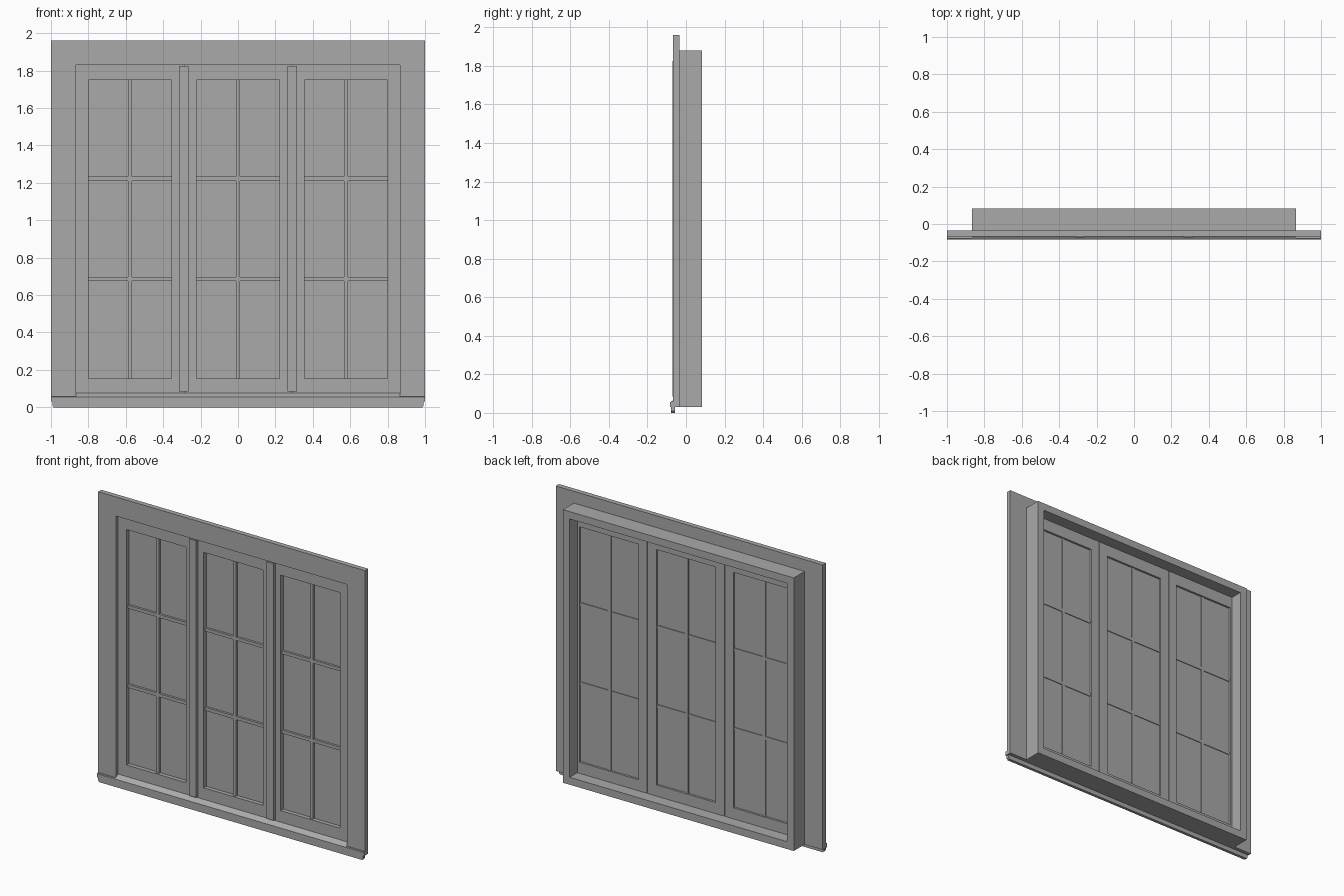
import bpy
import bmesh

cube = bpy.data.objects.get("Cube")
if cube:
    bpy.data.objects.remove(cube, do_unlink=True)

GREY = (0.4, 0.4, 0.4, 1.0)
grey = bpy.data.materials.new("grey_paint")
grey.use_nodes = True
grey.diffuse_color = GREY
grey.node_tree.nodes["Principled BSDF"].inputs["Base Color"].default_value = GREY


def prism(name, outline, start, end, axis):
    """Extrude an outline along y (outline is x,z) or along x (outline is y,z)."""
    place = (lambda p, d: (p[0], d, p[1])) if axis == "y" else (lambda p, d: (d, p[0], p[1]))
    bm = bmesh.new()
    face = bm.faces.new([bm.verts.new(place(p, start)) for p in outline])
    top = bmesh.ops.extrude_face_region(bm, geom=[face])
    shift = (0, end - start, 0) if axis == "y" else (end - start, 0, 0)
    moved = [v for v in top["geom"] if isinstance(v, bmesh.types.BMVert)]
    bmesh.ops.translate(bm, verts=moved, vec=shift)
    bmesh.ops.recalc_face_normals(bm, faces=bm.faces)
    mesh = bpy.data.meshes.new(name)
    bm.to_mesh(mesh)
    bm.free()
    mesh.materials.append(grey)
    obj = bpy.data.objects.new(name, mesh)
    bpy.context.collection.objects.link(obj)
    return obj


def box(name, x0, x1, y0, y1, z0, z1):
    return prism(name, [(x0, z0), (x1, z0), (x1, z1), (x0, z1)], y0, y1, "y")


def ring(name, outer, inner, y0, y1):
    """Rectangular frame; outer and inner are (x0, x1, z0, z1)."""
    a0, a1, c0, c1 = outer
    b0, b1, d0, d1 = inner
    box(name + "_left", b1, a1, y0, y1, c0, c1)
    box(name + "_right", a0, b0, y0, y1, c0, c1)
    box(name + "_top", b0, b1, y0, y1, d1, c1)
    box(name + "_bottom", b0, b1, y0, y1, c0, d0)


# Outer trim with mitred top corners
W, IN, TOP, HEAD = 1.0, 0.865, 1.96, 1.83
for side, s in (("left", 1), ("right", -1)):
    prism("side_casing_" + side,
          [(s * IN, 0.03), (s * W, 0.03), (s * W, TOP), (s * IN, HEAD)], -0.068, -0.034, "y")
prism("head_casing", [(-IN, HEAD), (IN, HEAD), (W, TOP), (-W, TOP)], -0.068, -0.034, "y")

# Deep box frame behind the trim
ring("jamb", (-IN, IN, 0.03, 1.88), (-0.815, 0.815, 0.08, 1.83), -0.034, 0.082)

# Sill: nose, drip strip below it and slope up to the sashes
prism("sill_nose", [(-0.082, 0.03), (-0.082, 0.055), (-0.078, 0.058), (-0.06, 0.058),
                    (-0.06, 0.03)], -W, W, "x")
prism("sill_slope", [(-0.078, 0.058), (-0.048, 0.078), (-0.03, 0.078), (-0.03, 0.03),
                     (-0.07, 0.03)], -IN, IN, "x")
prism("sill_drip", [(-0.985, 0), (0.985, 0), (0.993, 0.01), (0.993, 0.03),
                    (-0.993, 0.03), (-0.993, 0.01)], -0.078, -0.058, "y")

# Three sashes with glass and glazing bars
GAP = 0.002
SASHES = (("right", -IN, -0.29 - GAP, -0.80, -0.355),
          ("centre", -0.29 + GAP, 0.29 - GAP, -0.222, 0.222),
          ("left", 0.29 + GAP, IN, 0.355, 0.80))
Z0, Z1 = 0.155, 1.75
for side, a0, a1, b0, b1 in SASHES:
    # Front layer overlaps the box frame, back layer sits inside it
    ring("sash_face_" + side, (a0, a1, 0.07, HEAD), (b0, b1, Z0, Z1), -0.05, -0.034)
    ring("sash_" + side, (max(a0, -0.815), min(a1, 0.815), 0.08, HEAD),
         (b0, b1, Z0, Z1), -0.034, 0.0)
    box("glass_" + side, b0, b1, -0.022, -0.014, Z0, Z1)
    mid = (b0 + b1) / 2
    box("upright_bar_" + side, mid - 0.011, mid + 0.011, -0.038, -0.008, Z0, Z1)
    for level, z in (("lower", 0.685), ("upper", 1.222)):
        box(level + "_bar_" + side, b0, b1, -0.037, -0.009, z - 0.011, z + 0.011)

# Cover strips over the joints between sashes
for side, s in (("left", 1), ("right", -1)):
    box("cover_strip_" + side, s * 0.29 - 0.025, s * 0.29 + 0.025, -0.071, -0.05, 0.085, 1.825)
